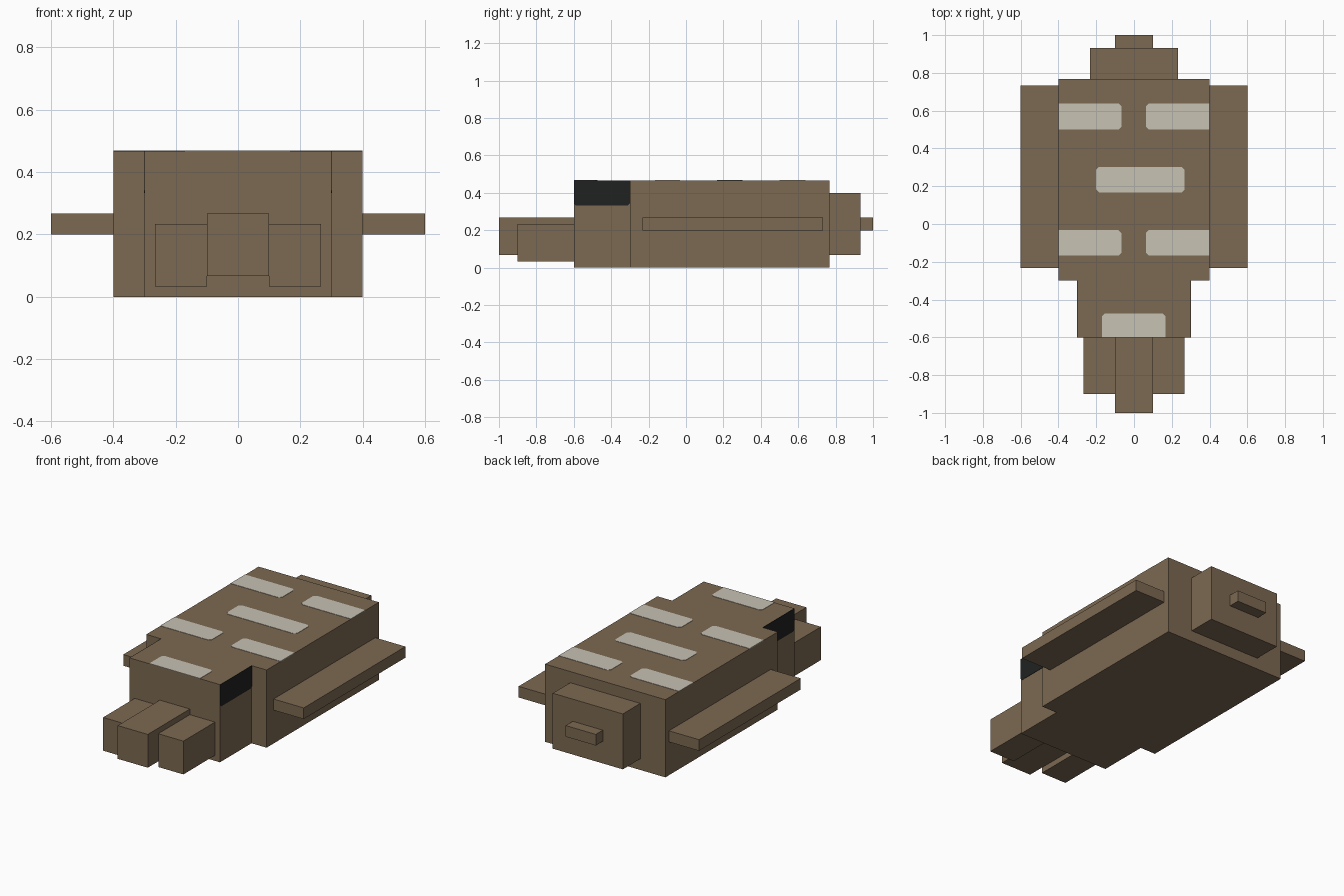
import bpy
import bmesh
from mathutils import Vector

cube = bpy.data.objects.get("Cube")
if cube:
    bpy.data.objects.remove(cube, do_unlink=True)


def material(name, rgb):
    mat = bpy.data.materials.new(name)
    mat.use_nodes = True
    mat.diffuse_color = (*rgb, 1)
    mat.node_tree.nodes["Principled BSDF"].inputs["Base Color"].default_value = (*rgb, 1)
    return mat


brown = material("brown", (0.202, 0.141, 0.085))
cream = material("cream", (0.578, 0.539, 0.456))
black = material("black", (0.0144, 0.0152, 0.0152))


def finish(bm, name, mat):
    bmesh.ops.recalc_face_normals(bm, faces=bm.faces)
    mesh = bpy.data.meshes.new(name)
    bm.to_mesh(mesh)
    bm.free()
    mesh.materials.append(mat)
    obj = bpy.data.objects.new(name, mesh)
    bpy.context.collection.objects.link(obj)
    return obj


def box(name, x, y, z):
    """Box between the given (low, high) limits."""
    bm = bmesh.new()
    bmesh.ops.create_cube(bm, size=1)
    for v in bm.verts:
        v.co = [lim[0] if c < 0 else lim[1] for c, lim in zip(v.co, (x, y, z))]
    return finish(bm, name, brown)


def plate(name, u, v, clipped, place, normal, mat, clip=0.015):
    """Thin marking; the listed corners (counted from low u, low v) are clipped."""
    corners = [Vector(p) for p in
               ((u[0], v[0]), (u[1], v[0]), (u[1], v[1]), (u[0], v[1]))]
    outline = []
    for i, c in enumerate(corners):
        if i in clipped:
            for other in (corners[i - 1], corners[(i + 1) % 4]):
                outline.append(c + (other - c).normalized() * clip)
        else:
            outline.append(c)
    bm = bmesh.new()
    normal = Vector(normal)
    face = bm.faces.new([bm.verts.new(Vector(place(*p)) - normal * 0.002) for p in outline])
    new = bmesh.ops.extrude_face_region(bm, geom=[face], use_keep_orig=True)["geom"]
    bmesh.ops.translate(bm, vec=normal * 0.004,
                        verts=[g for g in new if isinstance(g, bmesh.types.BMVert)])
    return finish(bm, name, mat)


TOP = 0.467

# Body, head and rear
box("body", (-0.4, 0.4), (-0.3, 0.767), (0, TOP))
box("head", (-0.3, 0.3), (-0.6, -0.3), (0, TOP))
box("rear", (-0.233, 0.233), (0.767, 0.933), (0.067, 0.4))
box("tail", (-0.1, 0.1), (0.933, 1), (0.2, 0.267))
box("snout", (-0.1, 0.1), (-1, -0.6), (0.067, 0.267))

# Paired jaws, side fins and eyes
for side, s in (("left", 1), ("right", -1)):
    box(side + "_jaw", sorted((s * 0.1, s * 0.267)), (-0.9, -0.6), (0.033, 0.233))
    box(side + "_fin", sorted((s * 0.4, s * 0.6)), (-0.233, 0.733), (0.2, 0.267))
    plate(side + "_eye", (-0.6, -0.3), (0.333, TOP), (0, 1),
          lambda y, z: (s * 0.3, y, z), (s, 0, 0), black, 0.01)


# Pale stripes across the back
def stripe(name, x, y, clipped):
    plate(name, x, y, clipped, lambda a, b: (a, b, TOP), (0, 0, 1), cream)


for row, y in (("front", (-0.167, -0.033)), ("back", (0.5, 0.638))):
    stripe(row + "_left_stripe", (0.063, 0.4), y, (0, 3))
    stripe(row + "_right_stripe", (-0.4, -0.067), y, (1, 2))
stripe("middle_stripe", (-0.2, 0.267), (0.167, 0.303), (0, 1, 2, 3))
stripe("head_stripe", (-0.17, 0.167), (-0.6, -0.473), (2, 3))
